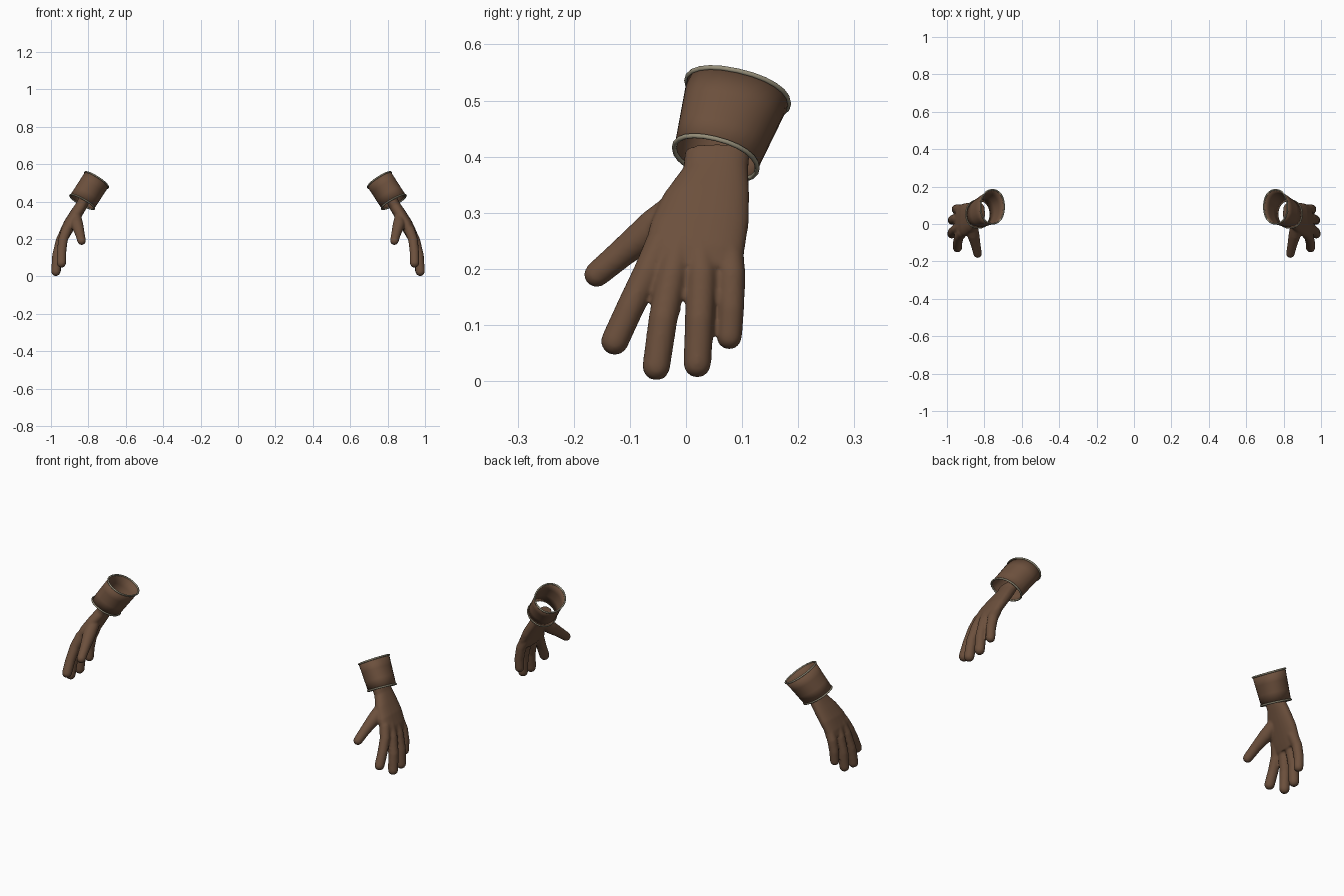
import bpy, bmesh, math
from mathutils import Vector

if "Cube" in bpy.data.objects:
    bpy.data.objects.remove(bpy.data.objects["Cube"])

def material(name, rgb):
    m = bpy.data.materials.new(name)
    m.diffuse_color = (*rgb, 1)
    m.use_nodes = True
    m.node_tree.nodes["Principled BSDF"].inputs["Base Color"].default_value = m.diffuse_color
    return m

BROWN = material("brown leather", (0.150, 0.080, 0.046))
TRIM = material("pale trim", (0.30, 0.27, 0.19))

def finish(name, bm, mat):
    """Turn a bmesh into a smooth object with one material."""
    bmesh.ops.recalc_face_normals(bm, faces=bm.faces)
    me = bpy.data.meshes.new(name)
    bm.to_mesh(me)
    bm.free()
    me.materials.append(mat)
    me.polygons.foreach_set("use_smooth", [True] * len(me.polygons))
    ob = bpy.data.objects.new(name, me)
    bpy.context.collection.objects.link(ob)
    return ob

def mirror(ob):
    m = ob.modifiers.new("mirror", 'MIRROR')
    m.use_mirror_merge = False

def spow(v, p):
    return math.copysign(abs(v) ** p, v)

def oval(c, u, v, n=24, p=0.92):
    """Slightly squared ellipse around c with half axes u and v."""
    c, u, v = Vector(c), Vector(u), Vector(v)
    return [c + u * spow(math.cos(a), p) + v * spow(math.sin(a), p)
            for a in (2 * math.pi * i / n for i in range(n))]

def loft(bm, rings, closed=False, caps=False):
    vs = [[bm.verts.new(q) for q in r] for r in rings]
    n = len(vs[0])
    for k in range(len(vs) if closed else len(vs) - 1):
        a, b = vs[k], vs[(k + 1) % len(vs)]
        for i in range(n):
            j = (i + 1) % n
            bm.faces.new((a[i], a[j], b[j], b[i]))
    if caps:
        bm.faces.new(vs[0])
        bm.faces.new(vs[-1])

def digit(bm, pts):
    """Round-ended tapering limb through (x, y, z, radius) points."""
    P = [Vector(p[:3]) for p in pts]
    rings = []
    def ring(c, d, r):
        u = d.cross(Vector((1, 0, 0))).normalized()
        rings.append(oval(c, u * r, d.cross(u) * r, 16, 1))
    caps = [math.radians(a) for a in (75, 50, 25)]
    d0 = (P[1] - P[0]).normalized()
    d1 = (P[-1] - P[-2]).normalized()
    for a in caps:
        ring(P[0] - d0 * pts[0][3] * math.sin(a), d0, pts[0][3] * math.cos(a))
    for i, p in enumerate(pts):
        d = (P[min(i + 1, len(P) - 1)] - P[max(i - 1, 0)]).normalized()
        ring(P[i], d, p[3])
    for a in reversed(caps):
        ring(P[-1] + d1 * pts[-1][3] * math.sin(a), d1, pts[-1][3] * math.cos(a))
    loft(bm, rings, caps=True)

# Hand: palm and wrist stations (x, y, z, half thickness, half width)
bm = bmesh.new()
palm = [(.822, .056, .410, .031, .058), (.838, .053, .378, .031, .058),
        (.868, .036, .330, .033, .077), (.899, .024, .280, .034, .088),
        (.925, .014, .230, .031, .090), (.938, .014, .198, .025, .084)]
rings = []
for i, (x, y, z, t, w) in enumerate(palm):
    a, b = palm[max(i - 1, 0)], palm[min(i + 1, len(palm) - 1)]
    d = Vector((b[0] - a[0], 0, b[2] - a[2])).normalized()
    rings.append(oval((x, y, z), Vector((-d.z, 0, d.x)) * t, (0, w, 0), 24, 0.85))
loft(bm, rings, caps=True)

# Thumb, index, middle, ring and little finger
for pts in [
    [(.868, .000, .320, .030), (.860, -.055, .275, .033), (.846, -.112, .230, .026), (.836, -.159, .190, .023)],
    [(.918, -.045, .245, .028), (.936, -.068, .195, .026), (.943, -.100, .130, .025), (.944, -.127, .071, .025)],
    [(.922, -.012, .245, .028), (.948, -.025, .190, .027), (.968, -.041, .110, .026), (.974, -.053, .026, .025)],
    [(.922, .025, .245, .028), (.948, .028, .190, .027), (.966, .024, .110, .026), (.971, .020, .031, .025)],
    [(.915, .075, .245, .027), (.940, .081, .190, .025), (.951, .080, .130, .024), (.952, .077, .079, .023)],
]:
    digit(bm, pts)
hand = finish("hand", bm, BROWN)
rm = hand.modifiers.new("fuse", 'REMESH')
rm.mode = 'VOXEL'
rm.voxel_size = 0.005
rm.use_smooth_shade = True
sm = hand.modifiers.new("soften", 'SMOOTH')
sm.factor = 0.5
sm.iterations = 6
mirror(hand)

# Flared open cuff, from its lower rim to its upper rim (centre, half axes)
LOWER = ((.833, .053, .398), (.065, 0, .034), (0, .074, -.018))
UPPER = ((.757, .092, .515), (.063, 0, .038), (0, .091, -.020))
bm = bmesh.new()
lo, up = oval(*LOWER), oval(*UPPER)
loft(bm, [[a.lerp(b, t) for a, b in zip(lo, up)] for t in (0, .33, .67, 1)])
cuff = finish("cuff", bm, BROWN)
so = cuff.modifiers.new("thickness", 'SOLIDIFY')
so.thickness = 0.004
so.offset = -1
mirror(cuff)

# Piping around both cuff rims
for name, (c, u, v) in (("lower_trim", LOWER), ("upper_trim", UPPER)):
    n = Vector(u).cross(Vector(v)).normalized()
    bm = bmesh.new()
    loft(bm, [oval(q, (q - Vector(c)).normalized() * .0045, n * .0045, 8, 1)
              for q in oval(c, u, v)], closed=True)
    mirror(finish(name, bm, TRIM))
